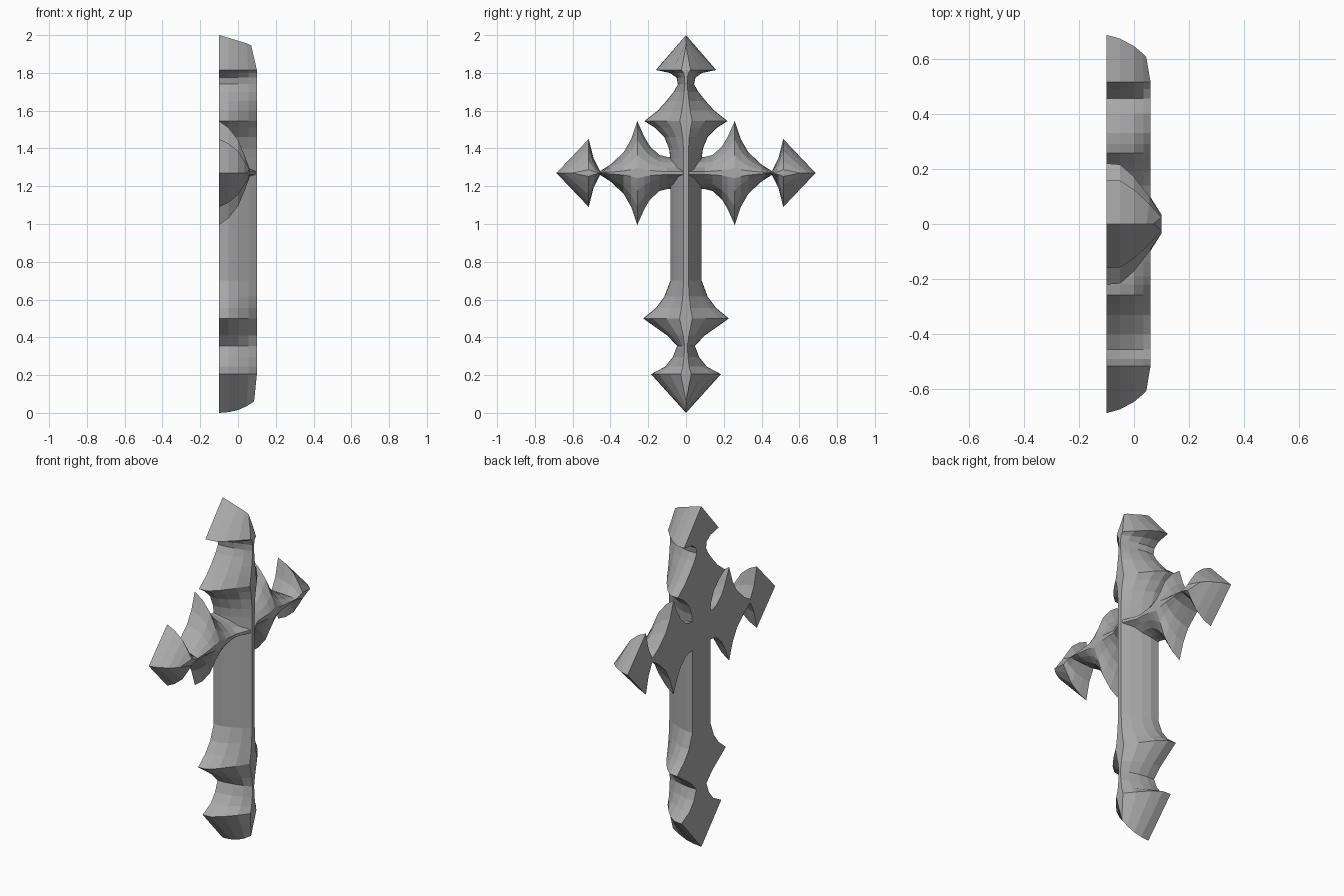
import bpy, bmesh
from mathutils import Vector

cube = bpy.data.objects.get("Cube")
if cube:
    bpy.data.objects.remove(cube)

stone = bpy.data.materials.new("grey stone")
stone.use_nodes = True
grey = (0.4, 0.4, 0.4, 1)
stone.diffuse_color = grey
stone.node_tree.nodes["Principled BSDF"].inputs["Base Color"].default_value = grey


def loft(name, rows, section, tips, place):
    """Bevelled bar: rows are (station, half width, ridge height),
    section is (height, width factor), tips are keel lines (height, station)."""
    grid = [[(s, 0, h) for h, s in tips[0]]]
    for s, w, ridge in rows:
        heights = [h for h, f in section[:-1]] + [ridge]
        grid.append([(s, w * f, h) for h, (_, f) in zip(heights, section)])
    grid.append([(s, 0, h) for h, s in tips[1]])

    bm = bmesh.new()
    loops = []
    for row in grid:
        left = [bm.verts.new(place(s, w, h)) for s, w, h in row]
        right = [bm.verts.new(place(s, -w, h)) for s, w, h in reversed(row)]
        loops.append(left + right)
    for a, b in zip(loops, loops[1:]):
        for i in range(len(a)):
            j = (i + 1) % len(a)
            bm.faces.new((a[i], a[j], b[j], b[i]))
    bmesh.ops.remove_doubles(bm, verts=bm.verts, dist=0.0001)
    bmesh.ops.recalc_face_normals(bm, faces=bm.faces)
    mesh = bpy.data.meshes.new(name)
    bm.to_mesh(mesh)
    bm.free()
    mesh.materials.append(stone)
    obj = bpy.data.objects.new(name, mesh)
    bpy.context.collection.objects.link(obj)
    return obj


# Upright: pointed foot, flared collar, shaft, upper collar, arrow head
upright = [(0.205, 0.185), (0.245, 0.11), (0.295, 0.07), (0.355, 0.047),
           (0.41, 0.1), (0.5, 0.227), (0.555, 0.16), (0.615, 0.115),
           (0.7, 0.083), (1.35, 0.083), (1.4, 0.09), (1.46, 0.115),
           (1.51, 0.165), (1.545, 0.22), (1.6, 0.15), (1.65, 0.105),
           (1.7, 0.065), (1.74, 0.043), (1.775, 0.05), (1.8, 0.085),
           (1.815, 0.16)]
upright_section = [(-0.1, 1), (-0.05, 0.98), (0, 0.78), (0.055, 0.46), (0.1, 0.15)]
foot = [(-0.1, 0), (-0.05, 0.004), (0, 0.015), (0.045, 0.035), (0.085, 0.06)]
head = [(-0.1, 2), (-0.05, 1.986), (0, 1.97), (0.045, 1.957), (0.07, 1.945)]
shaft = loft("upright", [(s, w, 0.1) for s, w in upright], upright_section,
             (foot, head), lambda s, w, h: Vector((h, w, s)))

# Crossbar: mirrored half with a large spike and a diamond end
half = [(0.1, 0.085), (0.14, 0.095), (0.19, 0.14), (0.22, 0.19),
        (0.258, 0.275), (0.29, 0.18), (0.33, 0.11), (0.4, 0.045),
        (0.455, 0.01), (0.49, 0.08), (0.515, 0.18)]
bar = [(-s, w, 0.06) for s, w in reversed(half)] + [(0, 0.085, 0.1)]
bar += [(s, w, 0.06) for s, w in half]
bar_section = [(-0.1, 1), (-0.05, 0.87), (0, 0.64), (0.035, 0.34), (0.06, 0.1)]
end = [(-0.1, 0.686), (-0.05, 0.672), (0, 0.645), (0.03, 0.62), (0.045, 0.604)]
crossbar = loft("crossbar", bar, bar_section, ([(h, -s) for h, s in end], end),
                lambda s, w, h: Vector((h, s, 1.27 + w)))
